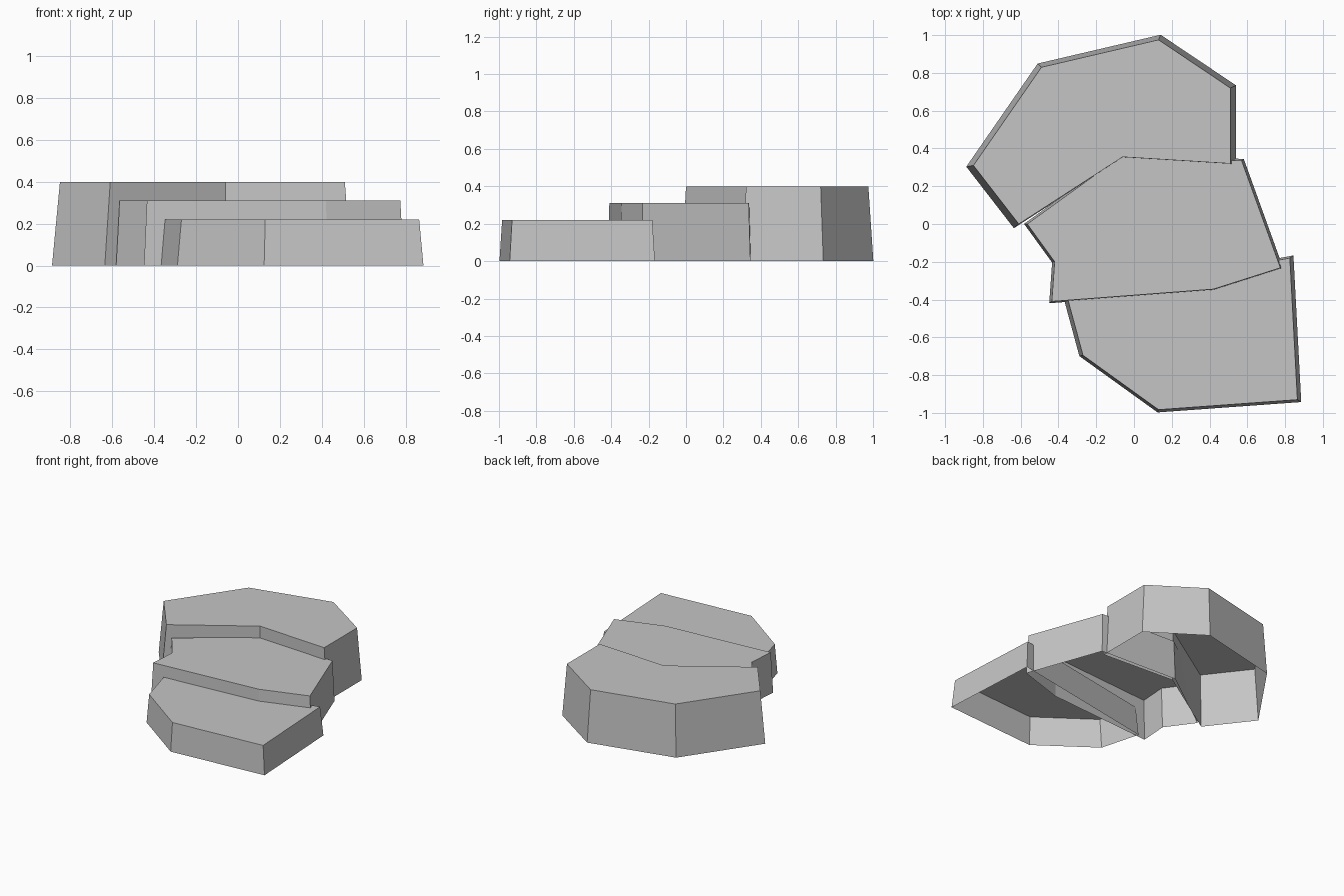
import bpy
import bmesh
from mathutils import Vector

cube = bpy.data.objects.get("Cube")
if cube:
    bpy.data.objects.remove(cube, do_unlink=True)

# Single stone colour
stone = bpy.data.materials.new("stone_grey")
stone.use_nodes = True
colour = (0.56, 0.56, 0.56, 1.0)
stone.diffuse_color = colour
stone.node_tree.nodes["Principled BSDF"].inputs["Base Color"].default_value = colour


def make_slab(name, outline, height, centre, flare):
    """Hollow, open-bottomed slab: top outline flared outward at the ground."""
    bm = bmesh.new()
    c = Vector(centre)
    top, base = [], []
    for point in outline:
        p = Vector(point)
        q = c + (p - c) * flare
        top.append(bm.verts.new((p.x, p.y, height)))
        base.append(bm.verts.new((q.x, q.y, 0)))
    bm.faces.new(top)
    for i in range(len(top)):
        j = (i + 1) % len(top)
        bm.faces.new((base[i], base[j], top[j], top[i]))
    mesh = bpy.data.meshes.new(name)
    bm.to_mesh(mesh)
    bm.free()
    mesh.materials.append(stone)
    obj = bpy.data.objects.new(name, mesh)
    bpy.context.collection.objects.link(obj)
    return obj


# Tall step at the back
make_slab("back_step",
          [(-0.85, 0.31), (-0.61, 0.0), (-0.06, 0.355), (0.51, 0.32),
           (0.51, 0.72), (0.13, 0.975), (-0.49, 0.83)],
          0.4, (-0.09, 0.44), 1.05)

# Middle step, tucked slightly under the back one
make_slab("middle_step",
          [(-0.565, 0.0), (-0.42, -0.2), (-0.435, -0.41), (0.42, -0.345),
           (0.775, -0.232), (0.57, 0.335), (-0.06, 0.365)],
          0.31, (0.12, -0.03), 1.025)

# Low step at the front, tucked under the middle one
make_slab("front_step",
          [(-0.35, -0.4), (-0.27, -0.695), (0.13, -0.983), (0.865, -0.93),
           (0.825, -0.18)],
          0.22, (0.28, -0.57), 1.035)
